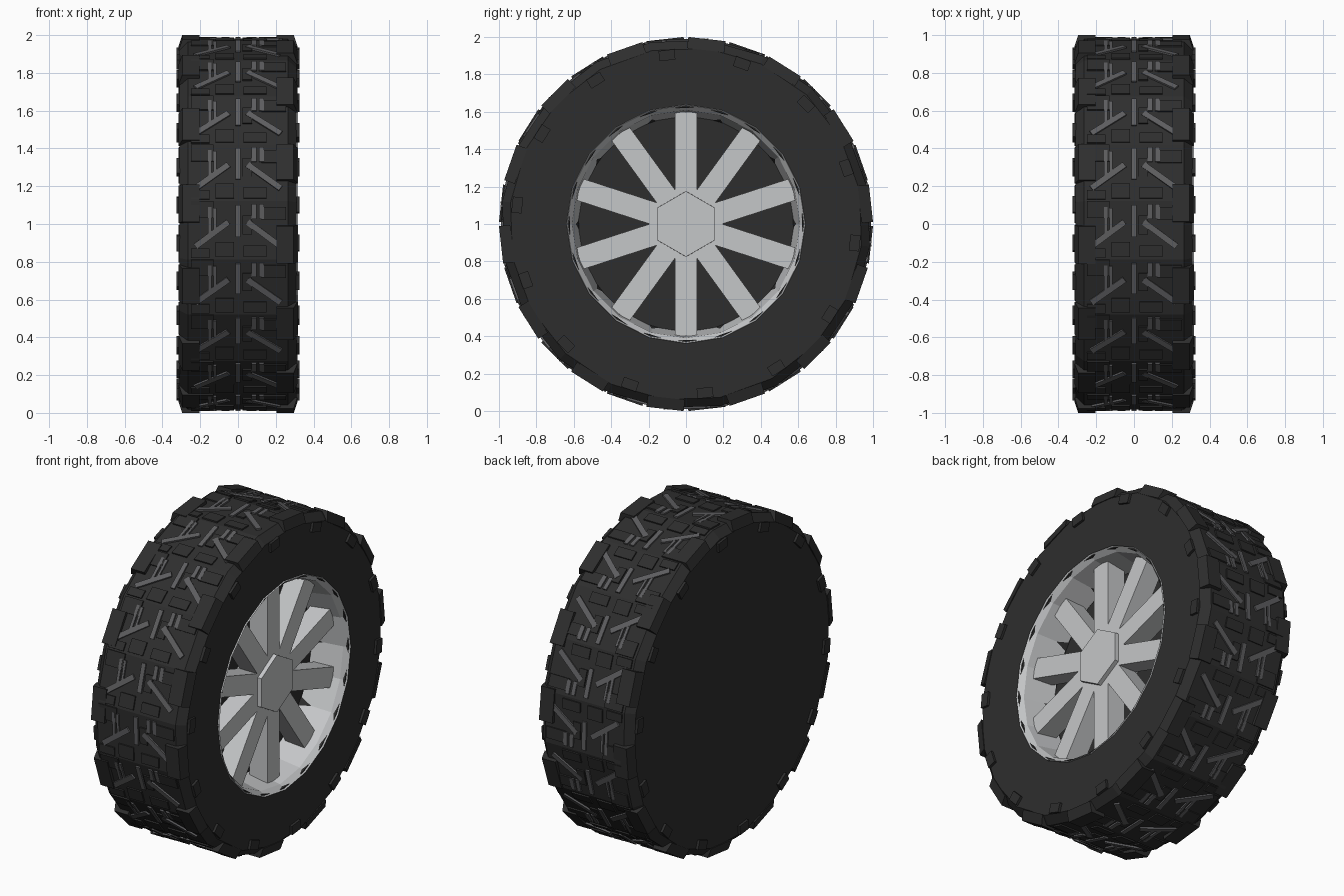
import bpy, bmesh
from math import radians, cos, sin, atan2, hypot
from mathutils import Matrix, Vector

if "Cube" in bpy.data.objects:
    bpy.data.objects.remove(bpy.data.objects["Cube"], do_unlink=True)


def material(name, color, rough):
    m = bpy.data.materials.new(name)
    m.use_nodes = True
    rgba = (*color, 1)
    m.diffuse_color = rgba
    shader = next(n for n in m.node_tree.nodes if n.type == 'BSDF_PRINCIPLED')
    shader.inputs["Base Color"].default_value = rgba
    shader.inputs["Roughness"].default_value = rough
    return m


RUBBER = material("black rubber", (0.027, 0.027, 0.027), 0.9)
GROOVE = material("worn grey tread", (0.11, 0.11, 0.115), 0.8)
ALLOY = material("silver alloy", (0.56, 0.57, 0.58), 0.5)

SECTORS = 20   # tread pattern repeats
LUGS = 14      # shoulder and sidewall repeats


def finish(name, bm, mat, fix_normals=True):
    if fix_normals:
        bmesh.ops.recalc_face_normals(bm, faces=bm.faces)
    mesh = bpy.data.meshes.new(name)
    bm.to_mesh(mesh)
    bm.free()
    mesh.materials.append(mat)
    obj = bpy.data.objects.new(name, mesh)
    bpy.context.collection.objects.link(obj)
    return obj


def frame(angle):
    """Local axes on the wheel: x = axle, y = along tread, z = outward."""
    a = radians(angle)
    m = Matrix(((1, 0, 0), (0, sin(a), cos(a)), (0, -cos(a), sin(a)))).to_4x4()
    return Matrix.Translation((0, 0, 1)) @ m


def lathe(name, profile, start, mat):
    """Revolve (x, radius) points around the axle into flat facets."""
    bm = bmesh.new()
    rings = []
    for i in range(SECTORS):
        f = frame(start + i * 360 / SECTORS)
        rings.append([bm.verts.new(f @ Vector((x, 0, r))) for x, r in profile])
    for i, ring in enumerate(rings):
        nxt = rings[(i + 1) % SECTORS]
        for j in range(len(profile) - 1):
            bm.faces.new((ring[j], ring[j + 1], nxt[j + 1], nxt[j]))
    bmesh.ops.remove_doubles(bm, verts=bm.verts, dist=1e-5)
    return finish(name, bm, mat)


def box(bm, base, center, size, turn=0.0):
    m = (base @ Matrix.Translation(center) @ Matrix.Rotation(turn, 4, 'Z')
         @ Matrix.Diagonal((*size, 1)))
    return bmesh.ops.create_cube(bm, size=1, matrix=m)["verts"]


# Tyre carcass: closed disc on the inner side, recessed well on the outer side
lathe("tyre_body", [(-.31, 0), (-.31, .945), (-.265, .99), (.265, .99), (.31, .945),
                    (.31, .63), (.09, .58), (.09, 0)], 11, RUBBER)

# Rim lip and tapered barrel
lathe("rim", [(.305, .64), (.318, .637), (.285, .61), (.095, .578), (.095, .6), (.305, .64)],
      0, ALLOY)

# Spokes
bm = bmesh.new()
for i in range(10):
    box(bm, frame(90 + 36 * i), (.18, 0, .345), (.12, .12, .51))
finish("spokes", bm, ALLOY)

# Hexagonal hub cap
bm = bmesh.new()
bmesh.ops.create_cone(bm, cap_ends=True, segments=6, radius1=.18, radius2=.175, depth=.18,
                      matrix=Matrix.Translation((.175, 0, 1)) @ Matrix.Rotation(radians(90), 4, 'Y')
                      @ Matrix.Rotation(radians(90), 4, 'Z'))
finish("hub_cap", bm, ALLOY)

# Shoulder blocks with a bevelled outer edge, and small lugs on both sidewalls
shoulders, lugs = bmesh.new(), bmesh.new()
half_turn = Matrix.Rotation(radians(180), 4, 'Z')
for side in (Matrix.Identity(4), half_turn):
    for i in range(LUGS):
        step = i * 360 / LUGS
        base = side @ frame(6.4 + step)
        verts = box(shoulders, base, (.26, 0, .965), (.11, .2, .06))
        inv = base.inverted()
        for v in verts:
            p = inv @ v.co
            if p.z > .98 and p.x > .26:
                p.x -= .02
                v.co = base @ p
        box(lugs, side @ frame(19.3 + step), (.3, 0, .908), (.05, .085, .055))
finish("shoulder_blocks", shoulders, RUBBER)
finish("sidewall_lugs", lugs, RUBBER)

# Tread: staggered rubber plates, with grey chevrons and ribs between them
FACE = .978    # distance from the axle to the tread facets
blocks, bars = bmesh.new(), bmesh.new()
PLATES = [(-.19, .11, .12, .09), (.19, .09, .13, .07), (-.07, -.1, .1, .08),
          (.09, -.11, .12, .06), (-.2, -.12, .1, .05), (.05, .03, .05, .1)]
RIBS = [(0, .05, .028, .17), (-.15, .05, .018, .15), (-.122, .06, .014, .12),
        (.085, .1, .025, .08), (.125, .1, .025, .08)]
arm = Vector((.175, -.13))
for i in range(SECTORS):
    base = frame(2 + i * 360 / SECTORS)
    for x, t, w, h in PLATES:
        box(blocks, base, (x, t, FACE), (w, h, .016))
    for x, t, w, h in RIBS:
        box(bars, base, (x, t, FACE), (w, h, .018))
    for s in (-1, 1):
        box(bars, base, (s * .138, -.02, FACE), (hypot(*arm), .032, .02),
            s * atan2(arm.y, arm.x))
finish("tread_plates", blocks, RUBBER)
finish("tread_chevrons", bars, GROOVE)
